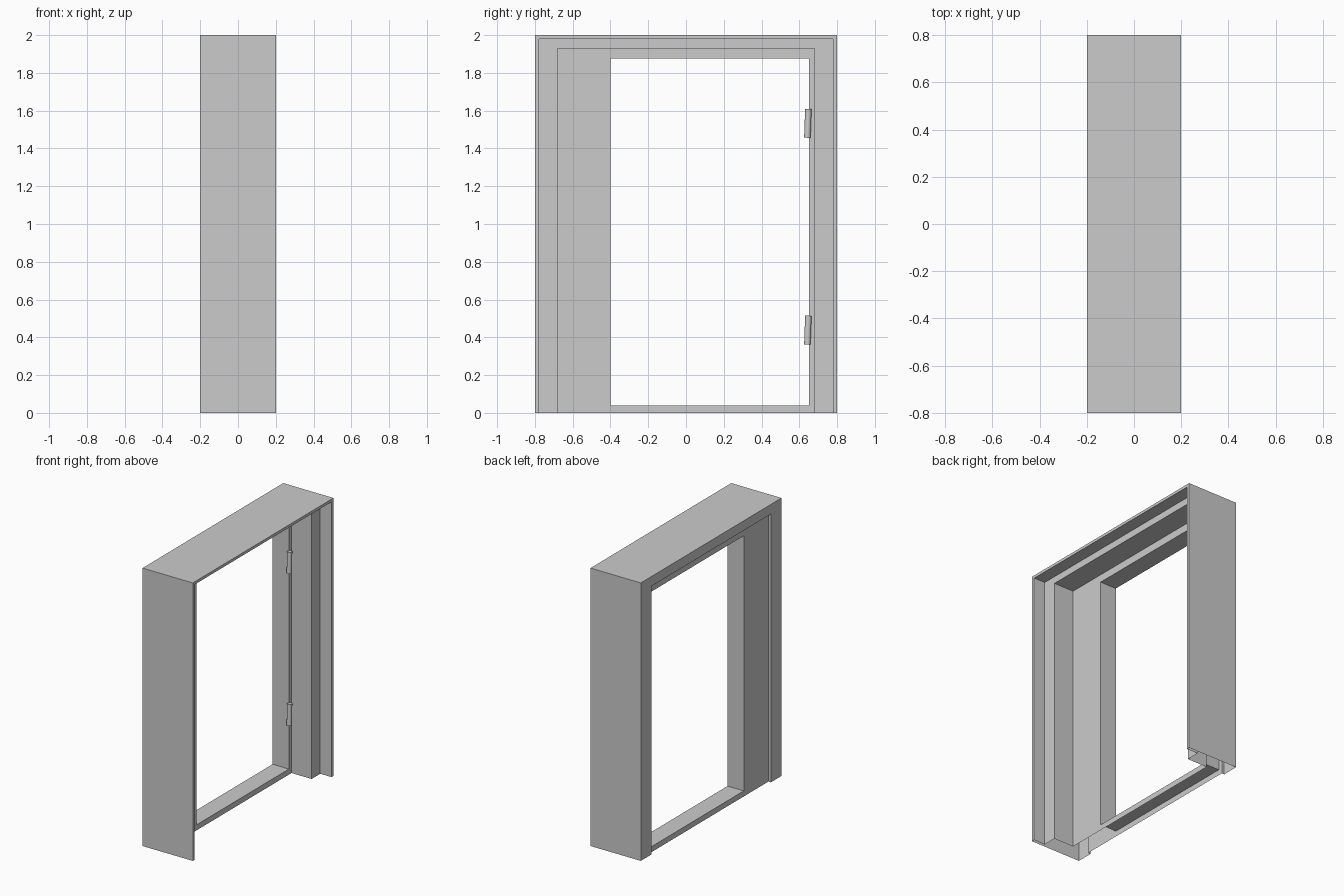
import bpy, bmesh, math

if "Cube" in bpy.data.objects:
    bpy.data.objects.remove(bpy.data.objects["Cube"])


def make_object(name, bm):
    mesh = bpy.data.meshes.new(name)
    bm.to_mesh(mesh)
    bm.free()
    obj = bpy.data.objects.new(name, mesh)
    bpy.context.collection.objects.link(obj)
    return obj


def ring(bm, x, y0, y1, z0, z1):
    """Rectangle in the plane x: bottom left, top left, top right, bottom right."""
    return [bm.verts.new((x, y, z)) for y, z in ((y0, z0), (y0, z1), (y1, z1), (y1, z0))]


def bridge(bm, a, b, closed):
    for i in range(4 if closed else 3):
        j = (i + 1) % 4
        bm.faces.new((a[i], a[j], b[j], b[i]))


# Stepped surround: a hollow arch, open underneath (x, half width, height)
steps = [(-0.18, 0.68, 1.93), (-0.2, 0.68, 1.93), (-0.2, 0.8, 2.0), (0.2, 0.8, 2.0),
         (0.2, 0.778, 1.98), (0.11, 0.778, 1.98), (0.11, 0.68, 1.93), (-0.05, 0.68, 1.93)]
bm = bmesh.new()
rings = [ring(bm, x, -w, w, 0, h) for x, w, h in steps]
for a, b in zip(rings, rings[1:]):
    bridge(bm, a, b, False)

# Inner panel with the off-centre doorway and low sill
back_hole, front_hole = [ring(bm, x, -0.4, 0.65, 0.04, 1.875) for x in (-0.18, -0.05)]
bridge(bm, rings[-1], front_hole, True)
bridge(bm, front_hole, back_hole, True)
bridge(bm, back_hole, rings[0], True)
bmesh.ops.recalc_face_normals(bm, faces=bm.faces)
make_object("door_frame", bm)

# Hinge barrels, leaning very slightly
for name, z in (("lower_hinge", 0.438), ("upper_hinge", 1.533)):
    bpy.ops.mesh.primitive_cylinder_add(vertices=24, radius=0.017, depth=0.153,
                                        location=(-0.042, 0.645, z),
                                        rotation=(math.radians(-2), 0, 0))
    bpy.context.object.name = name
    bpy.ops.object.shade_smooth_by_angle()
